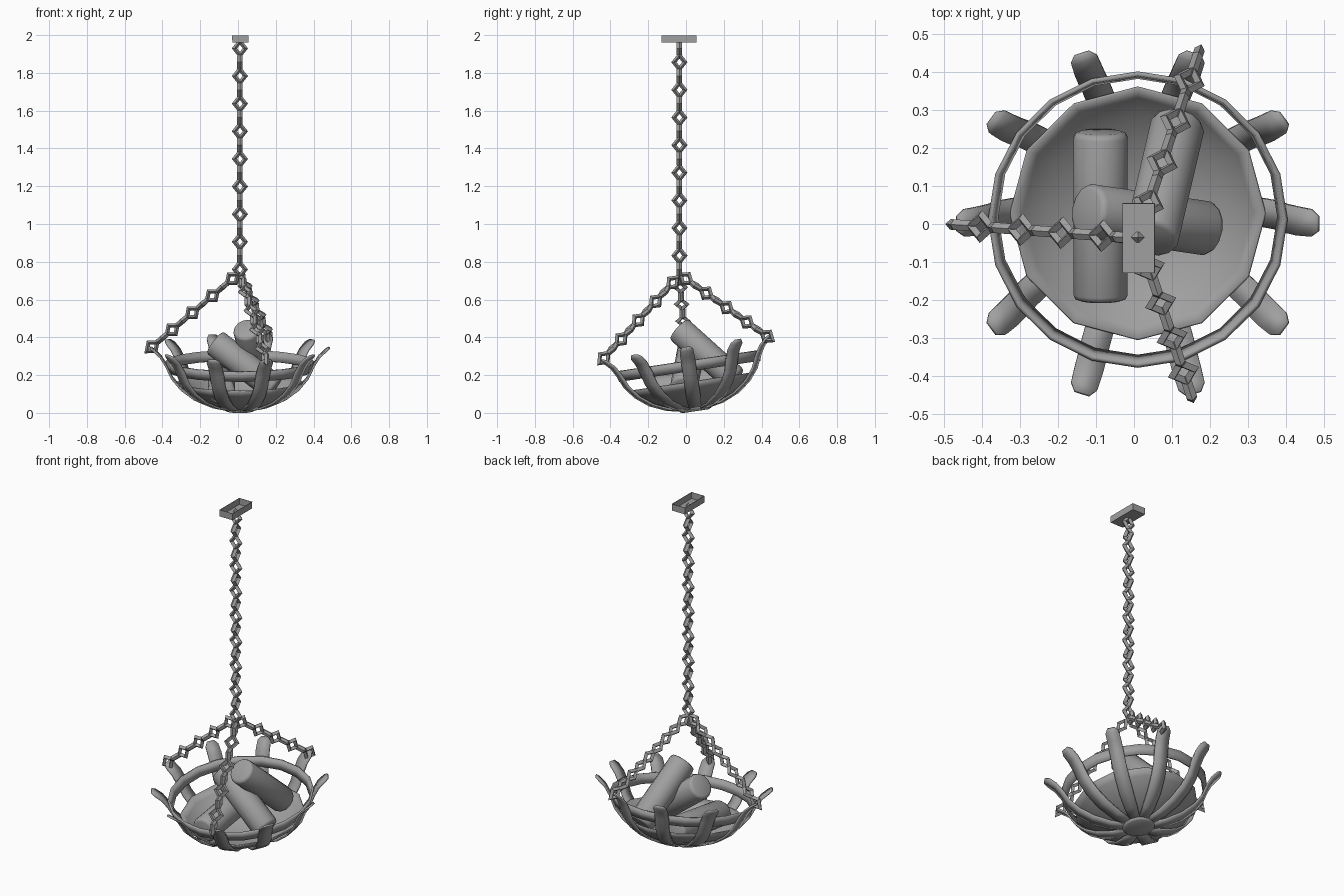
import bpy, bmesh
from math import radians, cos, sin, pi
from mathutils import Vector, Matrix

if "Cube" in bpy.data.objects:
    bpy.data.objects.remove(bpy.data.objects["Cube"], do_unlink=True)

grey = bpy.data.materials.new("plain_grey")
grey.use_nodes = True
grey.diffuse_color = (0.35, 0.35, 0.35, 1)
grey.node_tree.nodes["Principled BSDF"].inputs["Base Color"].default_value = (0.35, 0.35, 0.35, 1)

# The basket hangs tipped towards the front
TILT = Matrix.Translation((0.01, 0.05, 0.016)) @ Matrix.Rotation(radians(8.5), 4, 'X')


def finish(name, bm, matrix=Matrix(), thickness=0, smooth=None):
    bmesh.ops.recalc_face_normals(bm, faces=bm.faces)
    mesh = bpy.data.meshes.new(name)
    bm.to_mesh(mesh)
    bm.free()
    mesh.materials.append(grey)
    obj = bpy.data.objects.new(name, mesh)
    bpy.context.collection.objects.link(obj)
    obj.matrix_world = matrix
    if thickness:
        mod = obj.modifiers.new("thickness", 'SOLIDIFY')
        mod.thickness = thickness
        mod.offset = 0
    if smooth:
        bpy.ops.object.select_all(action='DESELECT')
        bpy.context.view_layer.objects.active = obj
        obj.select_set(True)
        bpy.ops.object.shade_smooth_by_angle(angle=radians(smooth))
    return obj


def lathe(name, profile, sides, thickness, smooth):
    bm = bmesh.new()
    verts = [bm.verts.new((r, 0, z)) for r, z in profile]
    edges = [bm.edges.new(pair) for pair in zip(verts, verts[1:])]
    bmesh.ops.spin(bm, geom=verts + edges, axis=(0, 0, 1), cent=(0, 0, 0),
                   angle=2 * pi, steps=sides, use_duplicate=False)
    bmesh.ops.remove_doubles(bm, verts=bm.verts, dist=0.0005)
    return finish(name, bm, TILT, thickness, smooth)


# Bowl, band and bottom disc
lathe("bowl", [(0, 0.008), (0.09, 0.016), (0.17, 0.038), (0.25, 0.076),
               (0.305, 0.118), (0.335, 0.15)], 12, 0.006, 50)
lathe("band", [(0.372, 0.208), (0.388, 0.262)], 20, 0.012, 30)
lathe("bottom_disc", [(0, -0.004), (0.07, -0.004), (0.085, 0.004)], 16, 0.006, 30)

# Ten curved ribs: radius, height, half width
RIB = [(0.05, 0.002, 0.024), (0.15, 0.022, 0.034), (0.24, 0.06, 0.038),
       (0.31, 0.112, 0.038), (0.36, 0.172, 0.038), (0.392, 0.24, 0.038),
       (0.42, 0.285, 0.038), (0.455, 0.318, 0.036), (0.474, 0.333, 0.02)]
for i in range(10):
    bm = bmesh.new()
    rows = [[bm.verts.new((r, s * w, z)) for s in (-1, 1)] for r, z, w in RIB]
    for (a, b), (c, d) in zip(rows, rows[1:]):
        bm.faces.new((a, b, d, c))
    finish(f"rib_{i + 1}", bm, TILT @ Matrix.Rotation(i * pi / 5, 4, 'Z'), 0.01, 35)


# Chains of diamond links, each a quarter turn from the last
def add_link(bm, matrix):
    rings = []
    for i in range(4):
        a = i * pi / 2
        ring = []
        for j in range(4):
            b = j * pi / 2
            rad = 0.029 + 0.014 * cos(b)
            ring.append(bm.verts.new(matrix @ Vector((rad * cos(a), 0.014 * sin(b), 1.25 * rad * sin(a)))))
        rings.append(ring)
    for i in range(4):
        p, q = rings[i], rings[(i + 1) % 4]
        for j in range(4):
            k = (j + 1) % 4
            bm.faces.new((p[j], p[k], q[k], q[j]))


def chain(name, start, end, count, side):
    start, end = Vector(start), Vector(end)
    z = (end - start).normalized()
    y = z.cross(Vector(side)).normalized()
    x = y.cross(z)
    frame = Matrix((x, y, z)).transposed().to_4x4()
    bm = bmesh.new()
    for i in range(count):
        spot = Matrix.Translation(start.lerp(end, i / (count - 1)))
        add_link(bm, spot @ frame @ Matrix.Rotation((i % 2) * pi / 2, 4, 'Z'))
    finish(name, bm)


chain("main_chain", (0.01, -0.035, 1.93), (0.01, -0.035, 0.76), 17, (1, 0, 0))
chain("right_chain", (-0.03, -0.035, 0.71), (-0.455, -0.003, 0.35), 9, (0, 0, 1))
chain("back_chain", (0.02, 0.0, 0.71), (0.163, 0.43, 0.405), 9, (0, 0, 1))
chain("front_chain", (0.025, -0.07, 0.69), (0.145, -0.435, 0.29), 9, (0, 0, 1))

# Ceiling mount: a shallow tray open at the top
bm = bmesh.new()
bmesh.ops.create_cube(bm, size=1, matrix=Matrix.Translation((0.012, -0.037, 1.98))
                      @ Matrix.Diagonal((0.083, 0.182, 0.038, 1)))
top = max(bm.faces, key=lambda f: f.calc_center_median().z)
bmesh.ops.delete(bm, geom=[top], context='FACES_ONLY')
finish("ceiling_mount", bm, thickness=0.003)


# Logs with softened ends
def log(name, start, end):
    start, end = Vector(start), Vector(end)
    axis = end - start
    bm = bmesh.new()
    bmesh.ops.create_cone(bm, cap_ends=True, segments=14, radius1=0.073,
                          radius2=0.073, depth=axis.length)
    rims = [e for e in bm.edges if abs(e.verts[0].co.z - e.verts[1].co.z) < 0.001]
    bmesh.ops.bevel(bm, geom=rims, offset=0.016, segments=2, profile=0.5, affect='EDGES')
    spin = axis.to_track_quat('Z', 'Y').to_matrix().to_4x4()
    finish(name, bm, Matrix.Translation((start + end) / 2) @ spin, smooth=50)


log("lower_log", (-0.088, -0.2, 0.115), (-0.088, 0.242, 0.18))
log("middle_log", (-0.125, 0.035, 0.375), (0.195, -0.012, 0.13))
log("upper_log", (0.045, -0.04, 0.445), (0.115, 0.26, 0.175))
